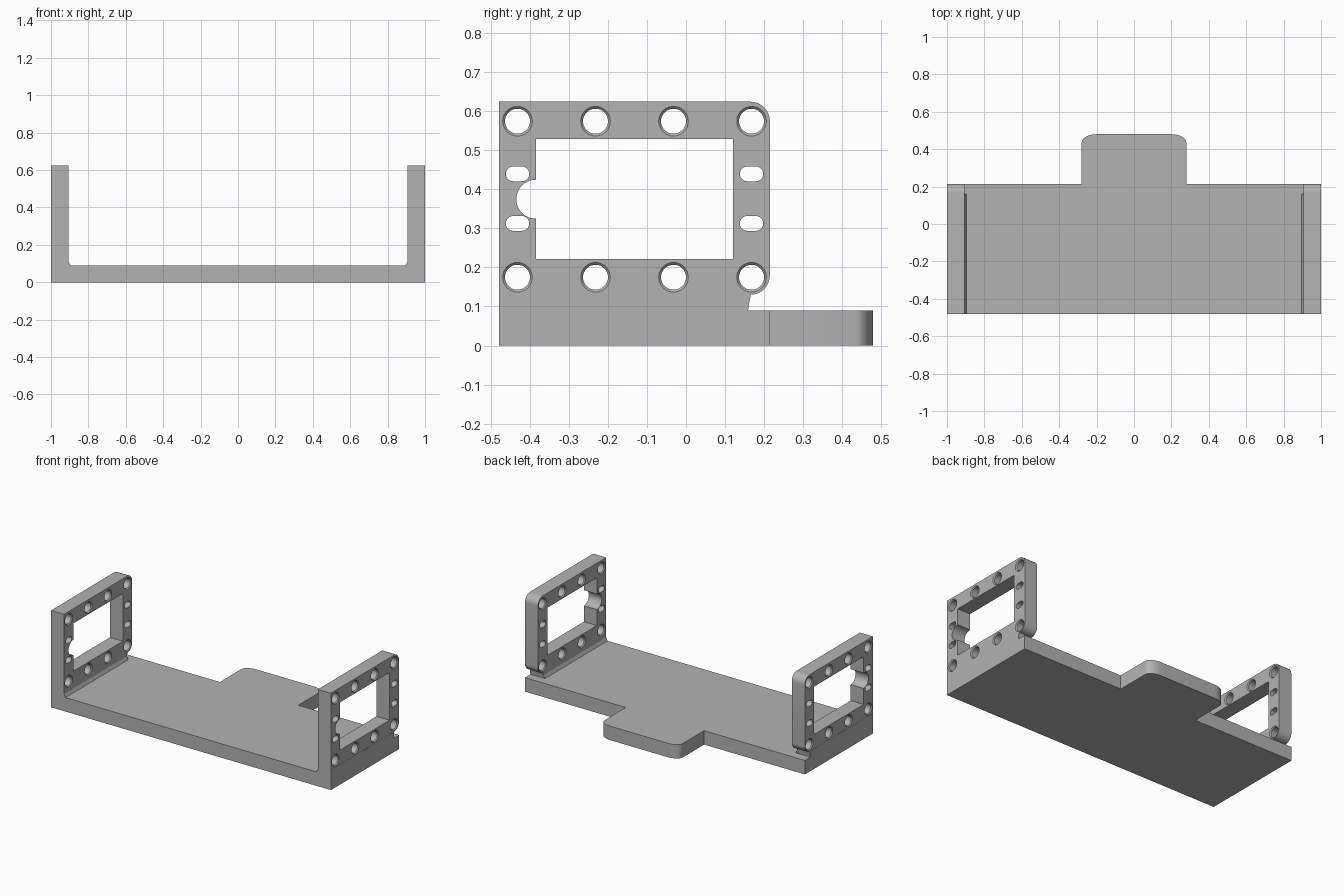
import bpy, bmesh
from math import sin, cos, pi, radians
from mathutils import Vector

if "Cube" in bpy.data.objects:
    bpy.data.objects.remove(bpy.data.objects["Cube"], do_unlink=True)

grey = bpy.data.materials.new("plain grey")
grey.use_nodes = True
colour = (0.45, 0.45, 0.45, 1)
grey.diffuse_color = colour
grey.node_tree.nodes["Principled BSDF"].inputs["Base Color"].default_value = colour


def arc(cx, cy, rx, ry, start, end, steps=10):
    """Points along an elliptical arc, angles in degrees."""
    angles = [radians(start + (end - start) * i / steps) for i in range(steps + 1)]
    return [(cx + rx * cos(a), cy + ry * sin(a)) for a in angles]


def loft(bm, rings):
    """Closed solid through a list of matching point rings."""
    loops = [[bm.verts.new(p) for p in ring] for ring in rings]
    bm.faces.new(loops[0])
    bm.faces.new(loops[-1])
    for low, high in zip(loops, loops[1:]):
        for i in range(len(low)):
            j = (i + 1) % len(low)
            bm.faces.new((low[i], low[j], high[j], high[i]))


def side_prism(bm, profile, x0, x1):
    """Extrude a (y, z) profile along x."""
    loft(bm, [[(x, y, z) for y, z in profile] for x in (x0, x1)])


def make_object(name, bm):
    bmesh.ops.recalc_face_normals(bm, faces=bm.faces)
    mesh = bpy.data.meshes.new(name)
    bm.to_mesh(mesh)
    bm.free()
    mesh.materials.append(grey)
    ob = bpy.data.objects.new(name, mesh)
    bpy.context.collection.objects.link(ob)
    return ob


def activate(ob):
    bpy.ops.object.select_all(action="DESELECT")
    ob.select_set(True)
    bpy.context.view_layer.objects.active = ob


def smooth(ob):
    activate(ob)
    bpy.ops.object.shade_smooth_by_angle(angle=radians(30))


front, back = -0.48, 0.215
plate_top, frame_bottom, frame_top = 0.09, 0.13, 0.625

# Base plate with a rounded tab at the back
outline = [(-1, front), (1, front), (1, back), (0.28, back)]
outline += arc(0.20, 0.435, 0.08, 0.045, 0, 90)
outline += arc(-0.20, 0.435, 0.08, 0.045, 90, 180)
outline += [(-0.28, back), (-1, back)]
bm = bmesh.new()
loft(bm, [[(x, y, z) for x, y in outline] for z in (0, plate_top)])
smooth(make_object("base_plate", bm))

# Frame outline, window with half-round notch, and hole positions
r = 0.05
frame_profile = [(front, frame_bottom)]
frame_profile += arc(back - r, frame_bottom + r, r, r, -90, 0)
frame_profile += arc(back - r, frame_top - r, r, r, 0, 90)
frame_profile += [(front, frame_top)]
window = [(-0.385, 0.222), (0.12, 0.222), (0.12, 0.53), (-0.385, 0.53)]
window += arc(-0.385, 0.375, r, r, 90, 270, 20)
hole_rows = [(-0.432 + 0.2 * i, z) for i in range(4) for z in (0.175, 0.575)]
slots = [(y, z) for y in (-0.432, 0.168) for z in (0.313, 0.44)]

for side, sign in (("left", 1), ("right", -1)):
    inner, outer = sign * 0.906, sign * 0.999

    # Upright frame
    bm = bmesh.new()
    side_prism(bm, frame_profile, inner, outer)
    frame = make_object(side + "_frame", bm)

    # Cutter: window, slots and countersunk round holes
    bm = bmesh.new()
    a, b = inner - sign * 0.02, outer + sign * 0.02
    side_prism(bm, window, a, b)
    for y, z in slots:
        shape = arc(y + 0.011, z, 0.019, 0.019, -90, 90) + arc(y - 0.011, z, 0.019, 0.019, 90, 270)
        side_prism(bm, shape, a, b)
    for y, z in hole_rows:
        steps = [(a, 0.038), (inner, 0.038), (inner + sign * 0.006, 0.032),
                 (outer - sign * 0.006, 0.032), (outer, 0.038), (b, 0.038)]
        loft(bm, [[(x, p, q) for p, q in arc(y, z, rad, rad, 0, 360, 32)[:-1]]
                  for x, rad in steps])
    cutter = make_object(side + "_cutter", bm)
    cutter.hide_render = True

    cut = frame.modifiers.new("openings", "BOOLEAN")
    cut.object = cutter
    cut.operation = "DIFFERENCE"
    cut.solver = "EXACT"
    activate(frame)
    bpy.ops.object.modifier_apply(modifier=cut.name)
    bpy.data.objects.remove(cutter, do_unlink=True)
    smooth(frame)

    # Neck joining frame to plate, flared slightly at its foot
    bm = bmesh.new()
    rings = []
    for z, x, y in ((plate_top, 0.896, 0.159), (0.11, 0.906, 0.162), (frame_bottom, 0.906, 0.166)):
        rings.append([(sign * x, front, z), (sign, front, z), (sign, y, z), (sign * x, y, z)])
    loft(bm, rings)
    make_object(side + "_neck", bm)
